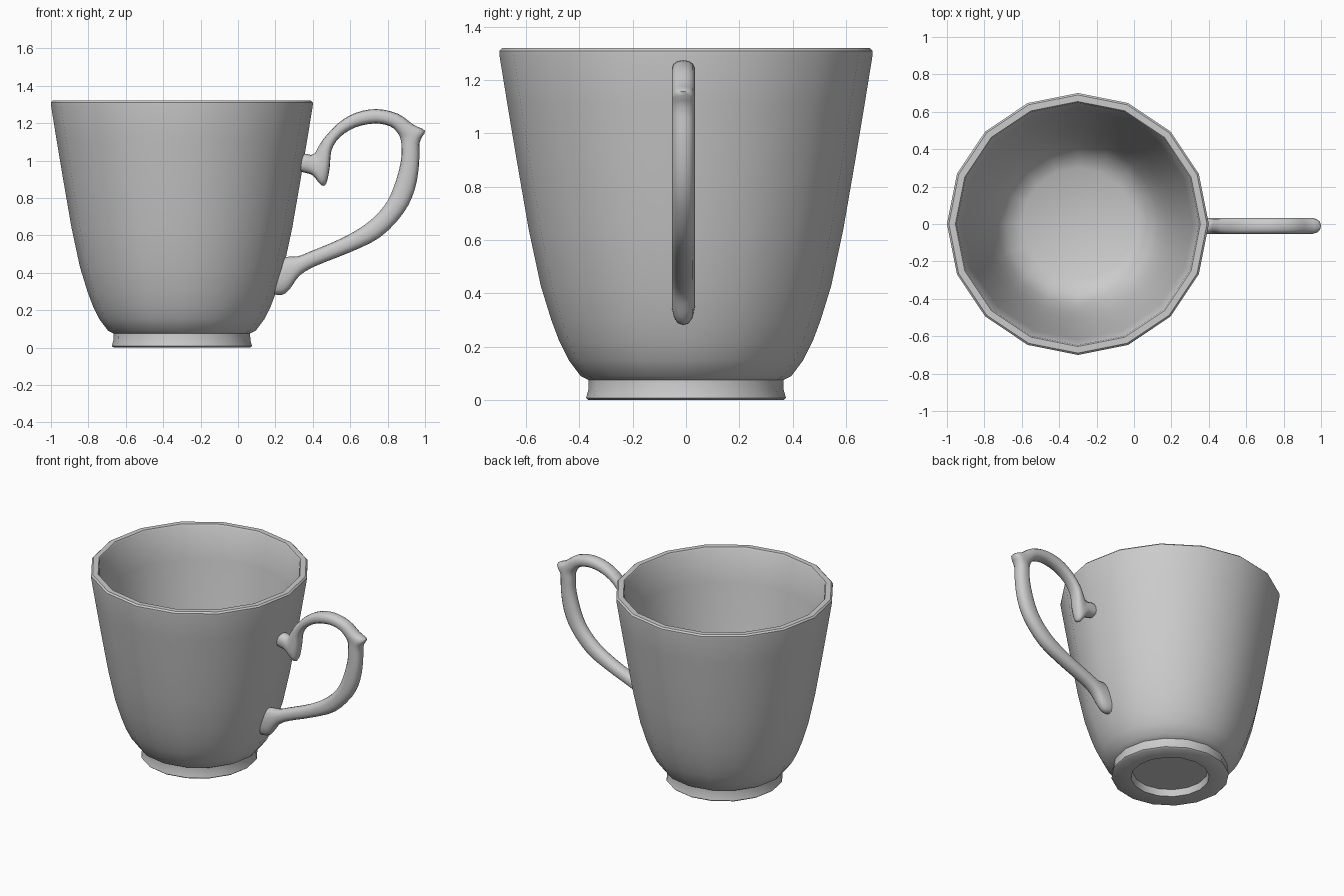
import bpy, bmesh, math
from mathutils import Vector

if "Cube" in bpy.data.objects:
    bpy.data.objects.remove(bpy.data.objects["Cube"])

CUP_X = -0.3


def finish(bm, name, angle):
    bmesh.ops.recalc_face_normals(bm, faces=bm.faces)
    me = bpy.data.meshes.new(name)
    bm.to_mesh(me)
    bm.free()
    ob = bpy.data.objects.new(name, me)
    bpy.context.collection.objects.link(ob)
    bpy.ops.object.select_all(action='DESELECT')
    ob.select_set(True)
    bpy.context.view_layer.objects.active = ob
    bpy.ops.object.shade_smooth_by_angle(angle=math.radians(angle))
    return ob


def smooth_path(pts, n):
    """Catmull-Rom interpolation through the points."""
    out = []
    for i in range(len(pts) - 1):
        a, b, c, d = (pts[max(i - 1, 0)], pts[i], pts[i + 1], pts[min(i + 2, len(pts) - 1)])
        for k in range(n):
            t = k / n
            out.append(0.5 * (2 * b + (c - a) * t + (2 * a - 5 * b + 4 * c - d) * t * t
                              + (3 * b - a - 3 * c + d) * t ** 3))
    return out + [pts[-1]]


# cup: 16-sided lathe, (radius, height) from under the base, up the outside, down the inside
profile = [(0, 0.045), (0.24, 0.045), (0.25, 0), (0.365, 0), (0.375, 0.008), (0.366, 0.04),
           (0.365, 0.075), (0.395, 0.09), (0.44, 0.15), (0.475, 0.22), (0.505, 0.30),
           (0.545, 0.43), (0.59, 0.64), (0.635, 0.90), (0.67, 1.11), (0.70, 1.295),
           (0.70, 1.31), (0.69, 1.32), (0.655, 1.32), (0.648, 1.31), (0.615, 1.09),
           (0.57, 0.81), (0.52, 0.54), (0.48, 0.38), (0.435, 0.25), (0.38, 0.165),
           (0.30, 0.125), (0, 0.11)]
bm = bmesh.new()
vs = [bm.verts.new((r, 0, z)) for r, z in profile]
es = [bm.edges.new(p) for p in zip(vs, vs[1:])]
bmesh.ops.spin(bm, geom=vs + es, cent=(0, 0, 0), axis=(0, 0, 1), angle=math.tau, steps=16)
bmesh.ops.remove_doubles(bm, verts=bm.verts, dist=1e-4)
bmesh.ops.translate(bm, verts=bm.verts, vec=(CUP_X, 0, 0))
finish(bm, "cup_body", 40)

# handle: loft of rounded sections; each station is outer (x, z), inner (x, z)
stations = [(0.325, 1.02, 0.325, 0.945), (0.36, 1.035, 0.355, 0.935), (0.39, 1.03, 0.40, 0.92),
            (0.412, 1.04, 0.445, 0.868), (0.425, 1.065, 0.472, 0.878), (0.44, 1.09, 0.49, 0.96),
            (0.465, 1.125, 0.50, 1.055), (0.54, 1.203, 0.545, 1.125), (0.63, 1.255, 0.63, 1.178),
            (0.74, 1.275, 0.735, 1.198), (0.855, 1.25, 0.815, 1.182), (0.94, 1.19, 0.855, 1.145),
            (1.0, 1.158, 0.87, 1.11), (0.972, 1.10, 0.874, 1.065), (0.968, 0.98, 0.868, 0.98),
            (0.945, 0.845, 0.83, 0.85), (0.885, 0.72, 0.78, 0.755), (0.76, 0.59, 0.69, 0.665),
            (0.60, 0.51, 0.56, 0.587), (0.42, 0.438, 0.39, 0.515), (0.33, 0.385, 0.32, 0.488),
            (0.275, 0.31, 0.26, 0.485), (0.235, 0.282, 0.225, 0.475), (0.185, 0.285, 0.21, 0.455)]
SEG, HALF_W, Y0 = 14, 0.044, -0.01
bm = bmesh.new()
rings = []
for s in smooth_path([Vector(s) for s in stations], 3):
    outer, inner = Vector((s[0], Y0, s[1])), Vector((s[2], Y0, s[3]))
    mid, half = (outer + inner) / 2, (outer - inner) / 2
    ring = []
    for k in range(SEG):
        c, n = math.cos(math.tau * k / SEG), math.sin(math.tau * k / SEG)
        c, n = (math.copysign(abs(v) ** 0.85, v) for v in (c, n))
        ring.append(bm.verts.new(mid + half * c + Vector((0, HALF_W * n, 0))))
    rings.append(ring)
for a, b in zip(rings, rings[1:]):
    for k in range(SEG):
        j = (k + 1) % SEG
        bm.faces.new((a[k], a[j], b[j], b[k]))
bm.faces.new(rings[0])
bm.faces.new(rings[-1])
finish(bm, "handle", 50)
